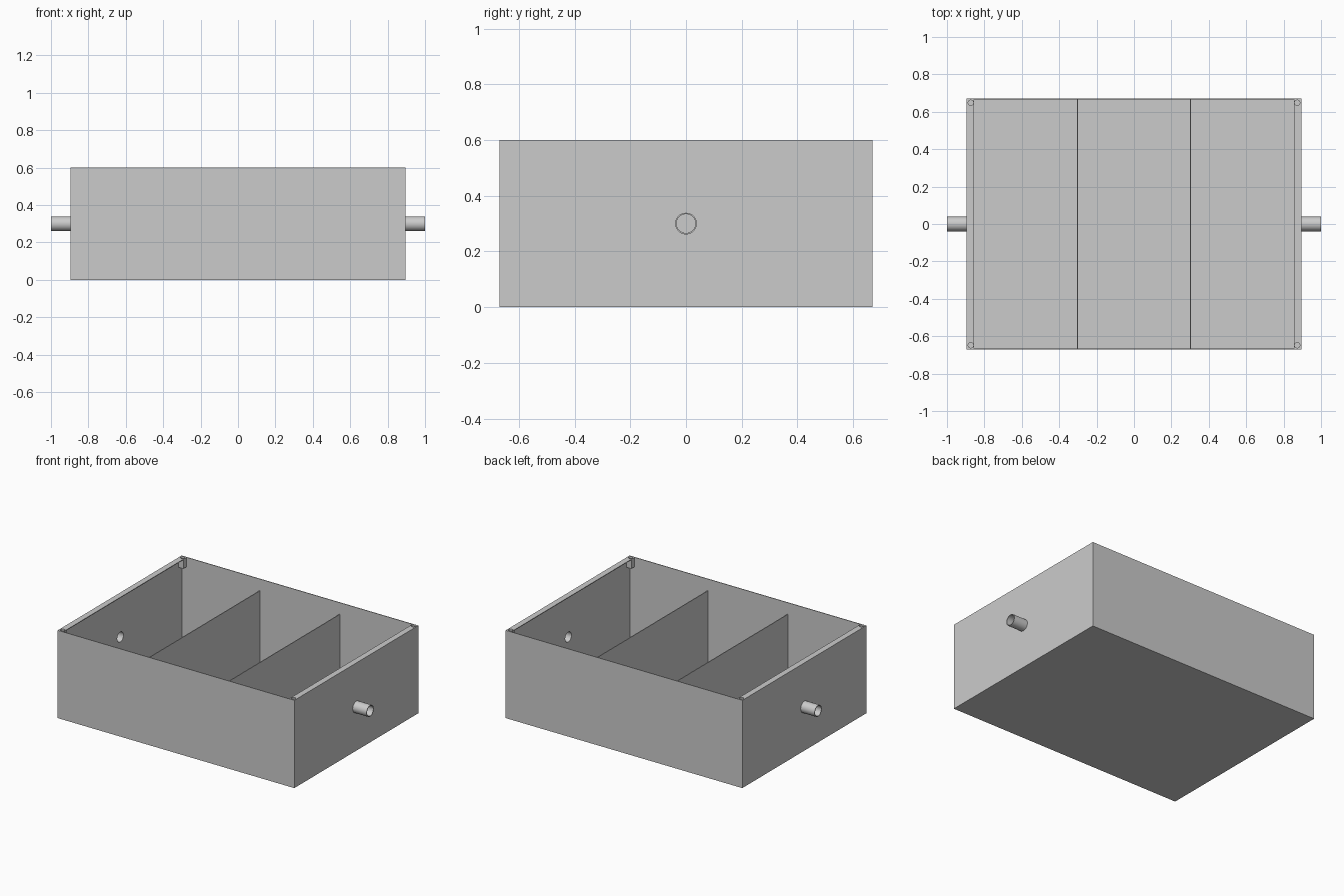
import bpy
import bmesh
import math

if "Cube" in bpy.data.objects:
    bpy.data.objects.remove(bpy.data.objects["Cube"])

T = 0.005                         # sheet thickness
HX, HY, H = 0.895, 0.67, 0.60     # tank half sizes and height
PIPE_Z, R_OUT, R_IN = 0.30, 0.039, 0.034

grey = bpy.data.materials.new("plain grey")
grey.diffuse_color = (0.6, 0.6, 0.6, 1)
grey.use_nodes = True
grey.node_tree.nodes["Principled BSDF"].inputs["Base Color"].default_value = grey.diffuse_color


def make(name, bm):
    mesh = bpy.data.meshes.new(name)
    bmesh.ops.recalc_face_normals(bm, faces=bm.faces)
    bm.to_mesh(mesh)
    bm.free()
    mesh.materials.append(grey)
    ob = bpy.data.objects.new(name, mesh)
    bpy.context.collection.objects.link(ob)
    return ob


def box(name, lo, hi):
    bm = bmesh.new()
    bmesh.ops.create_cube(bm, size=1)
    for v in bm.verts:
        v.co = [(a + b) / 2 + c * (b - a) for a, b, c in zip(lo, hi, v.co)]
    return make(name, bm)


def select_only(ob):
    bpy.ops.object.select_all(action='DESELECT')
    ob.select_set(True)
    bpy.context.view_layer.objects.active = ob


def drill(ob, center, radius, depth, axis):
    """Cut a round hole along x or z."""
    rot = (0, math.pi / 2, 0) if axis == 'x' else (0, 0, 0)
    bpy.ops.mesh.primitive_cylinder_add(vertices=32, radius=radius, depth=depth,
                                        location=center, rotation=rot)
    cutter = bpy.context.object
    cutter.name = "hole_cutter"
    cutter.hide_render = True
    mod = ob.modifiers.new("hole", 'BOOLEAN')
    mod.operation = 'DIFFERENCE'
    mod.solver = 'EXACT'
    mod.object = cutter
    select_only(ob)
    bpy.ops.object.modifier_apply(modifier=mod.name)
    bpy.data.objects.remove(cutter, do_unlink=True)


def smooth(ob):
    select_only(ob)
    bpy.ops.object.shade_smooth_by_angle(angle=math.radians(30))


# Open-topped tank shell, thickened inwards
tank = box("tank_shell", (-HX, -HY, 0), (HX, HY, H))
bm = bmesh.new()
bm.from_mesh(tank.data)
bmesh.ops.delete(bm, geom=[f for f in bm.faces if f.normal.z > 0.9], context='FACES_ONLY')
bm.to_mesh(tank.data)
bm.free()
solid = tank.modifiers.new("thickness", 'SOLIDIFY')
solid.thickness = T
solid.offset = -1
solid.use_even_offset = True
select_only(tank)
bpy.ops.object.modifier_apply(modifier=solid.name)

IX, IY = HX - T, HY - T           # inside half sizes
for sx, side in ((-1, "left"), (1, "right")):
    # Pipe opening in the end wall
    drill(tank, (sx * HX, 0, PIPE_Z), R_IN, 0.06, 'x')

    # Pipe stub: ring profile swept along x
    bm = bmesh.new()
    n = 32
    profile = [(HX, R_OUT), (1.0, R_OUT), (1.0, R_IN), (HX, R_IN)]
    rings = [[bm.verts.new((sx * x, r * math.cos(2 * math.pi * i / n),
                            PIPE_Z + r * math.sin(2 * math.pi * i / n)))
              for i in range(n)] for x, r in profile]
    for k in range(4):
        a, b = rings[k], rings[(k + 1) % 4]
        for i in range(n):
            j = (i + 1) % n
            bm.faces.new((a[i], a[j], b[j], b[i]))
    smooth(make(side + "_pipe", bm))

    # Top flange along the end wall
    xs = sorted((sx * 0.855, sx * IX))
    flange = box(side + "_flange", (xs[0], -IY, H - T), (xs[1], IY, H))

    # Corner blocks below the flange, with screw holes
    for sy, end in ((-1, "front"), (1, "back")):
        ys = sorted((sy * 0.63, sy * IY))
        block = box(f"{side}_{end}_corner_block", (xs[0], ys[0], H - 0.065),
                    (xs[1], ys[1], H - T))
        hole = (sx * 0.873, sy * 0.648, H - 0.03)
        drill(flange, hole, 0.014, 0.2, 'z')
        drill(block, hole, 0.014, 0.2, 'z')

    # Inner partition, lower than the rim
    box(side + "_partition", (sx * 0.302 - T / 2, -IY, T), (sx * 0.302 + T / 2, IY, 0.52))
